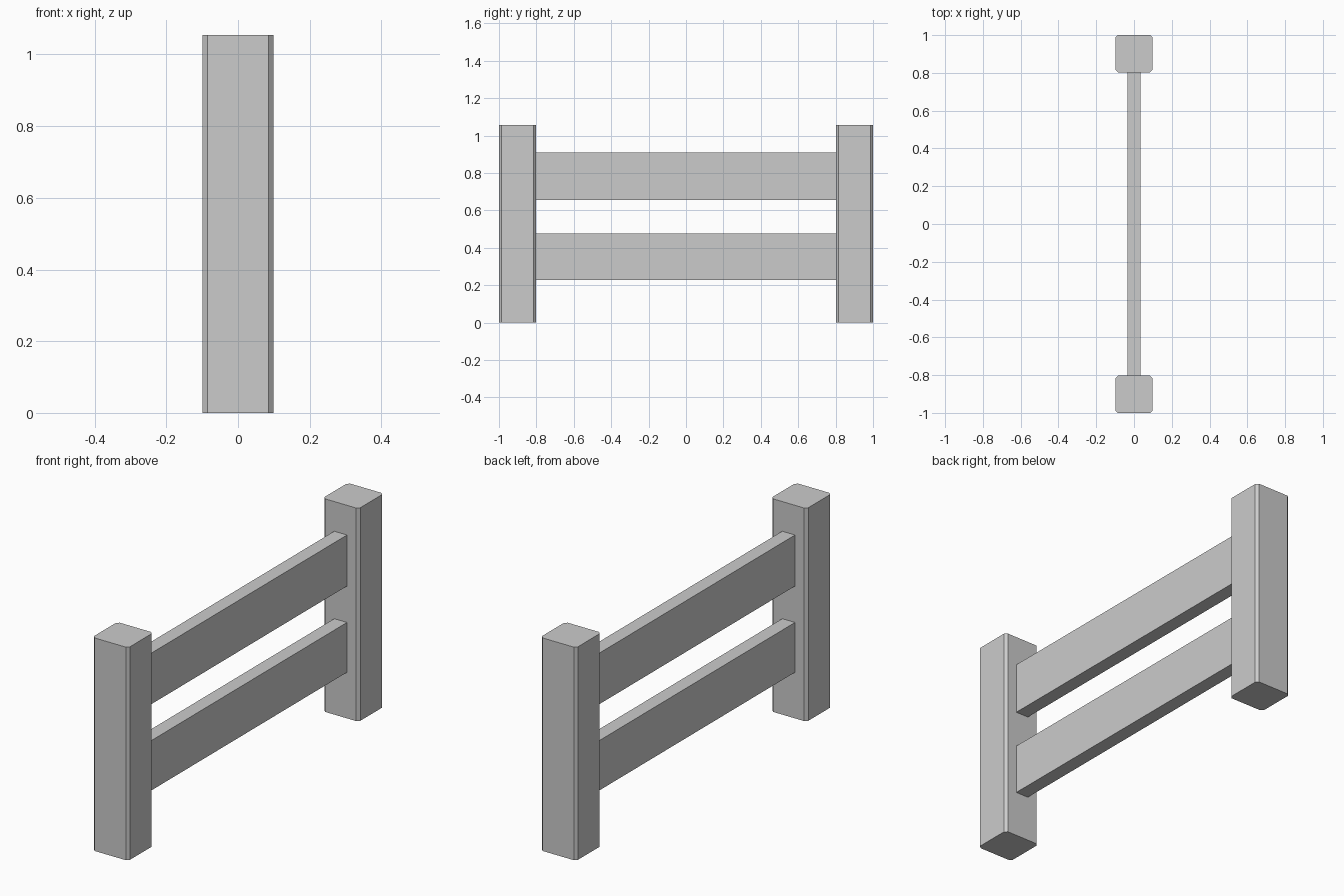
import bpy
import bmesh

default = bpy.data.objects.get("Cube")
if default:
    bpy.data.objects.remove(default, do_unlink=True)

# Single plain grey for every part
grey = bpy.data.materials.new("grey")
grey.use_nodes = True
colour = (0.6, 0.6, 0.6, 1)
grey.diffuse_color = colour
grey.node_tree.nodes["Principled BSDF"].inputs["Base Color"].default_value = colour


def box(name, size, centre, chamfer=0):
    """Box with optional chamfer along its vertical edges."""
    bm = bmesh.new()
    bmesh.ops.create_cube(bm, size=1)
    bmesh.ops.scale(bm, vec=size, verts=bm.verts)
    if chamfer:
        upright = [e for e in bm.edges
                   if abs(e.verts[0].co.z - e.verts[1].co.z) > size[2] / 2]
        bmesh.ops.bevel(bm, geom=upright, offset=chamfer, segments=1,
                        affect='EDGES')
    mesh = bpy.data.meshes.new(name)
    bm.to_mesh(mesh)
    bm.free()
    mesh.materials.append(grey)
    obj = bpy.data.objects.new(name, mesh)
    obj.location = centre
    bpy.context.collection.objects.link(obj)
    return obj


# Square posts at each end
width, height = 0.197, 1.055
for name, side in (("front_post", -1), ("back_post", 1)):
    box(name, (width, width, height),
        (0, side * (1 - width / 2), height / 2), chamfer=0.013)

# Flat rails between the posts
length = 2 * (1 - width) + 0.01
for name, low, high in (("lower_rail", 0.228, 0.475), ("upper_rail", 0.655, 0.908)):
    box(name, (0.07, length, high - low), (0, 0, (low + high) / 2))
